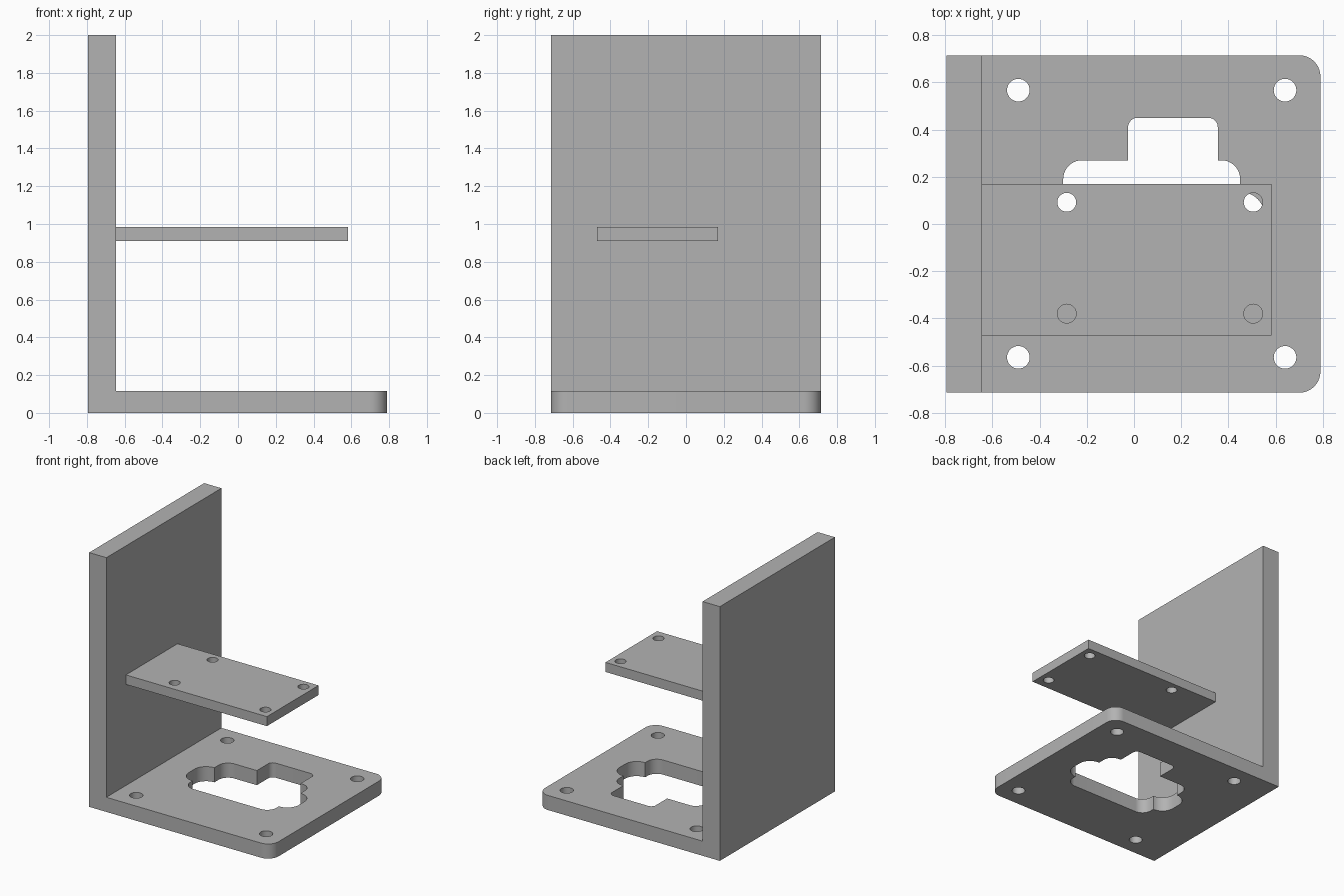
import bpy, bmesh, math
from mathutils import Vector

cube = bpy.data.objects.get("Cube")
if cube:
    bpy.data.objects.remove(cube, do_unlink=True)

grey = bpy.data.materials.new("plain grey")
grey.use_nodes = True
colour = (0.45, 0.45, 0.45, 1)
grey.diffuse_color = colour
grey.node_tree.nodes["Principled BSDF"].inputs["Base Color"].default_value = colour


def outline(corners, steps=10):
    """Turn (x, y, radius) corners into a closed outline with filleted corners."""
    pts = []
    for i, (x, y, r) in enumerate(corners):
        p = Vector((x, y))
        if r == 0:
            pts.append(p)
            continue
        a = (Vector(corners[i - 1][:2]) - p).normalized()
        b = (Vector(corners[(i + 1) % len(corners)][:2]) - p).normalized()
        # right-angled corners: fillet centre lies r along both edges
        centre = p + (a + b) * r
        for k in range(steps + 1):
            t = k / steps * math.pi / 2
            pts.append(centre - b * r * math.cos(t) - a * r * math.sin(t))
    return pts


def circle(x, y, r, n=32):
    return [Vector((x + r * math.cos(k * math.tau / n),
                    y + r * math.sin(k * math.tau / n))) for k in range(n)]


def rectangle(x0, x1, y0, y1, right_radius=0):
    return outline([(x0, y0, 0), (x1, y0, right_radius),
                    (x1, y1, right_radius), (x0, y1, 0)])


def plate(name, loops, z0, z1):
    """Extrude a flat profile; every loop after the first is a hole."""
    curve = bpy.data.curves.new(name + "_profile", "CURVE")
    curve.dimensions = "2D"
    curve.fill_mode = "BOTH"
    curve.extrude = (z1 - z0) / 2
    for loop in loops:
        spline = curve.splines.new("POLY")
        spline.points.add(len(loop) - 1)
        for point, p in zip(spline.points, loop):
            point.co = (p.x, p.y, 0, 1)
        spline.use_cyclic_u = True
    temp = bpy.data.objects.new(name + "_profile", curve)
    bpy.context.collection.objects.link(temp)
    bpy.context.view_layer.update()
    graph = bpy.context.evaluated_depsgraph_get()
    mesh = bpy.data.meshes.new_from_object(temp.evaluated_get(graph))
    bpy.data.objects.remove(temp, do_unlink=True)
    bm = bmesh.new()
    bm.from_mesh(mesh)
    bmesh.ops.remove_doubles(bm, verts=bm.verts, dist=0.0002)
    bmesh.ops.translate(bm, verts=bm.verts, vec=(0, 0, (z0 + z1) / 2))
    bmesh.ops.recalc_face_normals(bm, faces=bm.faces)
    bm.to_mesh(mesh)
    bm.free()
    mesh.name = name
    mesh.materials.clear()
    mesh.materials.append(grey)
    obj = bpy.data.objects.new(name, mesh)
    bpy.context.collection.objects.link(obj)
    bpy.ops.object.select_all(action="DESELECT")
    obj.select_set(True)
    bpy.context.view_layer.objects.active = obj
    bpy.ops.object.shade_smooth_by_angle(angle=math.radians(30))
    return obj


wall_x, half_depth = -0.645, 0.715

# upright wall
plate("upright_wall", [rectangle(-0.795, wall_x, -half_depth, half_depth)], 0, 2)

# base plate: four screw holes and a stepped opening with side lobes
opening = outline([
    (-0.3, -0.245, 0.08), (0.45, -0.245, 0.08),
    (0.45, -0.135, 0), (0.553, -0.135, 0.1), (0.553, 0.135, 0.1), (0.45, 0.135, 0),
    (0.45, 0.27, 0.08), (0.355, 0.27, 0),
    (0.355, 0.45, 0.04), (-0.025, 0.45, 0.04), (-0.025, 0.27, 0),
    (-0.3, 0.27, 0.08),
    (-0.3, 0.135, 0), (-0.403, 0.135, 0.1), (-0.403, -0.135, 0.1), (-0.3, -0.135, 0),
])
base_holes = [circle(x, y, 0.048) for x in (-0.49, 0.64) for y in (-0.565, 0.567)]
plate("base_plate",
      [rectangle(wall_x, 0.79, -half_depth, half_depth, 0.09), opening] + base_holes,
      0, 0.115)

# shelf with four screw holes
shelf_holes = [circle(x, y, 0.04) for x in (-0.285, 0.505) for y in (-0.38, 0.092)]
plate("shelf", [rectangle(wall_x, 0.582, -0.472, 0.17)] + shelf_holes, 0.91, 0.985)
